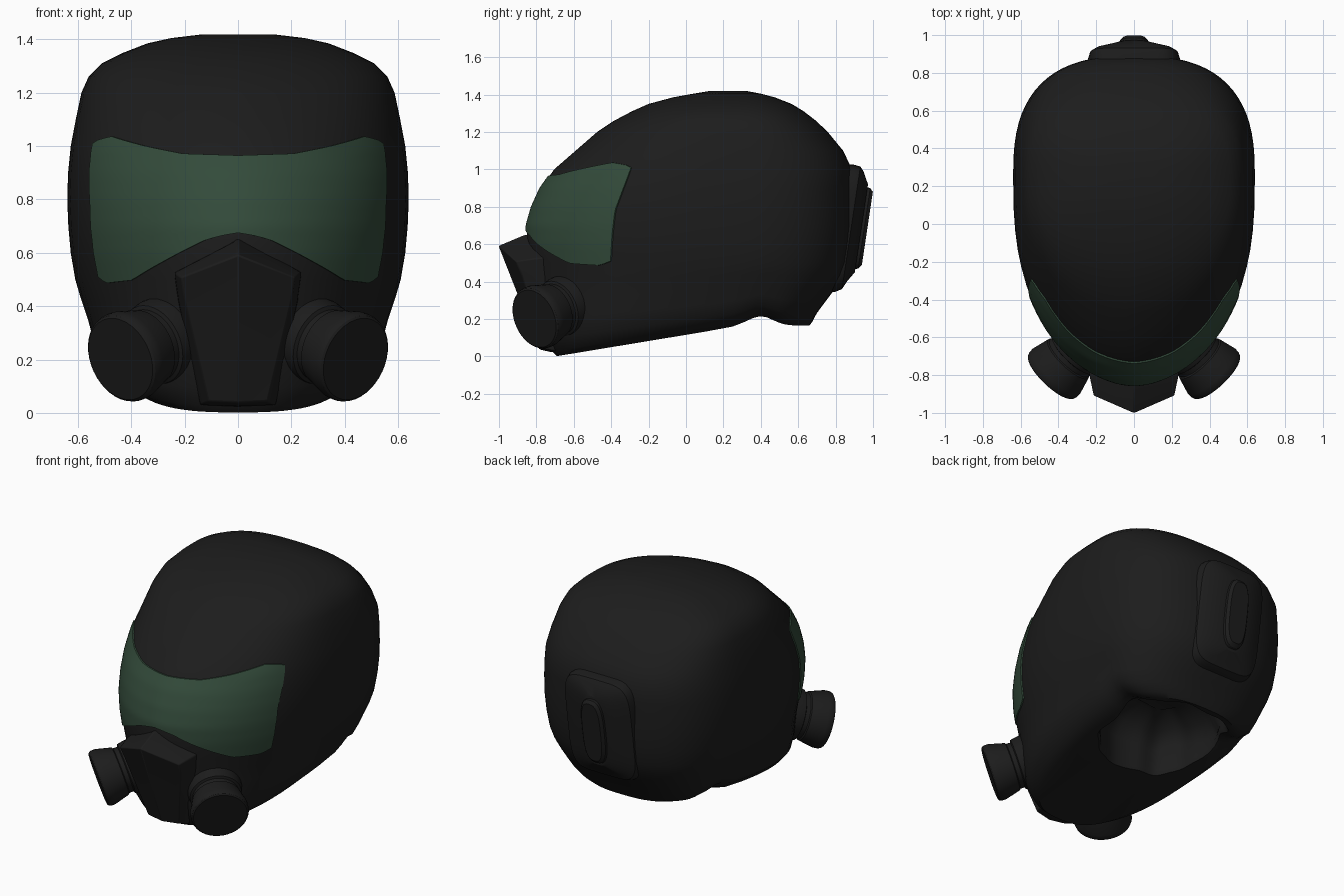
import bpy, bmesh, math
from mathutils import Vector

if "Cube" in bpy.data.objects:
    bpy.data.objects.remove(bpy.data.objects["Cube"])


def material(name, rgb):
    m = bpy.data.materials.new(name)
    m.diffuse_color = (*rgb, 1)
    m.use_nodes = True
    m.node_tree.nodes["Principled BSDF"].inputs["Base Color"].default_value = m.diffuse_color
    return m


BLACK = material("matte_black", (0.012, 0.012, 0.012))
GREEN = material("dark_green_lens", (0.033, 0.070, 0.043))


def finish(bm, name, mat, bevel=0, angle=35):
    bmesh.ops.recalc_face_normals(bm, faces=bm.faces)
    me = bpy.data.meshes.new(name)
    bm.to_mesh(me)
    bm.free()
    ob = bpy.data.objects.new(name, me)
    bpy.context.collection.objects.link(ob)
    me.materials.append(mat)
    if bevel:
        b = ob.modifiers.new("bevel", 'BEVEL')
        b.width, b.segments, b.limit_method = bevel, 2, 'ANGLE'
    bpy.ops.object.select_all(action='DESELECT')
    ob.select_set(True)
    bpy.context.view_layer.objects.active = ob
    bpy.ops.object.shade_smooth_by_angle(angle=math.radians(angle))
    return ob


def loft(rings, cap_start=True, cap_end=True):
    bm = bmesh.new()
    vs = [[bm.verts.new(p) for p in r] for r in rings]
    n = len(vs[0])
    for a, b in zip(vs, vs[1:]):
        for i in range(n):
            j = (i + 1) % n
            bm.faces.new((a[i], a[j], b[j], b[i]))
    if cap_start:
        bm.faces.new(vs[0])
    if cap_end:
        bm.faces.new(vs[-1])
    return bm


def lerp(table, x):
    for a, b in zip(table, table[1:]):
        if x <= b[0]:
            k = max(0, (x - a[0]) / (b[0] - a[0]))
            return [p + (q - p) * k for p, q in zip(a[1:], b[1:])]
    return list(table[-1][1:])


def spow(v, e):
    return math.copysign(abs(v) ** e, v)


# Helmet sections: level, front y, back y, half width
LEVELS = [(0, -.69, .66, .40), (.03, -.715, .675, .46), (.1, -.745, .70, .52),
          (.2, -.78, .75, .545), (.3, -.80, .80, .565), (.4, -.825, .84, .59),
          (.5, -.84, .865, .61), (.6, -.85, .88, .627), (.7, -.848, .89, .636),
          (.8, -.82, .89, .64), (.9, -.775, .89, .637), (1.0, -.705, .888, .627),
          (1.1, -.59, .84, .608), (1.2, -.475, .758, .587), (1.26, -.385, .695, .56),
          (1.31, -.29, .63, .51), (1.35, -.2, .565, .43), (1.385, -.07, .475, .34),
          (1.405, .04, .4, .25), (1.418, .12, .33, .14)]
YC, NX, NY, NB, N = .25, 1.8, 2.65, 2.65, 72


def lift(y):
    return min(.165 * (y + .7), .165) + .05 * math.exp(-((y - .4) / .09) ** 2)


def shell_point(phi, level, grow=1.0):
    yf, yb, w = lerp(LEVELS, level)
    c, s = math.cos(phi), math.sin(phi)
    nx = NX + max(0, .4 - level) * 2.2      # blunter chin
    ex, ey = (2 / nx, 2 / NY) if c > 0 else (2 / NB, 2 / NB)
    depth = (YC - yf) if c > 0 else (yb - YC)
    y = YC - depth * spow(c, ey) * grow
    z = level + lift(y) * max(0, 1 - level / .5)
    return Vector((w * spow(s, ex) * grow, y, z))


# Helmet shell, with the ragged neck opening and lining underneath
def neck_ring(rx, ry, dz, flat=None):
    out = []
    for i in range(N):
        p = 2 * math.pi * i / N
        k = 1 + .022 * math.sin(7 * p) + .018 * math.sin(11 * p + 1)
        x = rx * k * spow(math.sin(p), .78)
        y = .262 - ry * k * spow(math.cos(p), .78)
        z = lift(y) + dz if flat is None else flat + .015 * math.sin(5 * p)
        out.append((x, y, z))
    return out


rings = [neck_ring(.15, .15, 0, .43), neck_ring(.30, .29, 0, .37),
         neck_ring(.35, .35, 0, .28), neck_ring(.34, .355, .03),
         neck_ring(.35, .365, .005)]
rings += [[shell_point(2 * math.pi * i / N, l[0]) for i in range(N)] for l in LEVELS]
finish(loft(rings), "helmet_shell", BLACK, angle=40)

# Visor: curved plate following the shell between a lower and an upper edge
LOW = [(0, .675), (.1, .665), (.2, .648), (.47, .565), (.7, .497), (.93, .485), (1, .51)]
HIGH = [(0, .965), (.33, .972), (.56, 1.0), (.84, 1.037), (.96, 1.022), (1, 1.01)]
SIDE = [(.48, -.40), (.65, -.39), (.78, -.375), (.98, -.30), (1.04, -.28)]
COLS, ROWS = 48, 16


def visor_point(t, v, grow):
    lo, hi = lerp(LOW, abs(t))[0], lerp(HIGH, abs(t))[0]
    z = lo + (hi - lo) * v
    yf = lerp(LEVELS, z)[0]
    edge = math.acos(((YC - lerp(SIDE, z)[0]) / (YC - yf)) ** (NY / 2))
    # even out the spacing across the front
    return shell_point(math.copysign(abs(t) ** .95, t) * edge, z, grow)


bm = bmesh.new()
border = ([(i, 0) for i in range(COLS)] + [(COLS, j) for j in range(ROWS)]
          + [(i, ROWS) for i in range(COLS, 0, -1)] + [(0, j) for j in range(ROWS, 0, -1)])
grid = {(i, j): bm.verts.new(visor_point(2 * i / COLS - 1, j / ROWS, 1.009))
        for i in range(COLS + 1) for j in range(ROWS + 1)}
for i in range(COLS):
    for j in range(ROWS):
        bm.faces.new((grid[i, j], grid[i + 1, j], grid[i + 1, j + 1], grid[i, j + 1]))
inner = [bm.verts.new(visor_point(2 * i / COLS - 1, j / ROWS, .985)) for i, j in border]
for k, a in enumerate(border):
    m = (k + 1) % len(border)
    bm.faces.new((grid[a], inner[k], inner[m], grid[border[m]]))
finish(bm, "visor", GREEN)

# Snout: ridged shield in front of the mouth
def mirrored(top, side, bottom):
    return ([top] + side + [bottom] + [(-x, y, z) for x, y, z in reversed(side)])


back = mirrored((0, -.78, .668), [(.24, -.68, .53), (.23, -.66, .42), (.15, -.62, .03)],
                (0, -.62, .02))
mid = mirrored((0, -.87, .648), [(.237, -.80, .525), (.222, -.78, .42), (.14, -.71, .03)],
               (0, -.73, .025))
front = mirrored((0, -1.003, .592), [(.214, -.91, .508), (.204, -.88, .44), (.11, -.765, .043)],
                 (0, -.785, .038))
bm = loft([back, mid, front], True, False)
bm.verts.ensure_lookup_table()
f = bm.verts[-8:]
for face in ((0, 1, 2, 4), (2, 3, 4), (0, 7, 6, 4), (6, 5, 4)):
    bm.faces.new([f[k] for k in face])
finish(bm, "snout", BLACK, bevel=.006, angle=25)

# Filter canisters: lathed profile (distance behind the disc, radius)
PROFILE = [(0, .16), (.006, .168), (.02, .173), (.045, .173), (.14, .148), (.146, .14),
           (.172, .14), (.178, .154), (.22, .162), (.26, .162), (.37, .155)]
for side, label in ((1, "right"), (-1, "left")):
    axis = Vector((.66 * side, -.69, -.30)).normalized()
    u = axis.cross(Vector((0, 0, 1))).normalized()
    v = axis.cross(u)
    centre = Vector((.44 * side, -.81, .202))
    rings = [[centre - axis * s + (u * math.cos(a) + v * math.sin(a)) * r
              for a in (2 * math.pi * k / 40 for k in range(40))] for s, r in PROFILE]
    finish(loft(rings), "filter_" + label, BLACK, angle=30)


# Rear pod and its raised button, both leaning with the back of the head
def pod_ring(hw, z0, z1, off, n=5):
    out = []
    for k in range(40):
        a = 2 * math.pi * k / 40
        z = (z0 + z1) / 2 + (z1 - z0) / 2 * spow(math.sin(a), 2 / n)
        out.append((hw * spow(math.cos(a), 2 / n), .805 + .15 * z + off, z))
    return out


finish(loft([pod_ring(.25, .33, 1.035, -.25), pod_ring(.245, .345, 1.025, -.06),
             pod_ring(.235, .36, 1.015, -.025), pod_ring(.205, .40, .99, -.005),
             pod_ring(.095, .45, .92, .03, 3)]),
       "rear_pod", BLACK, angle=25)
finish(loft([pod_ring(.083, .46, .91, .0, 3), pod_ring(.08, .47, .90, .045, 3),
             pod_ring(.065, .49, .88, .062, 3)]), "rear_button", BLACK, angle=25)
